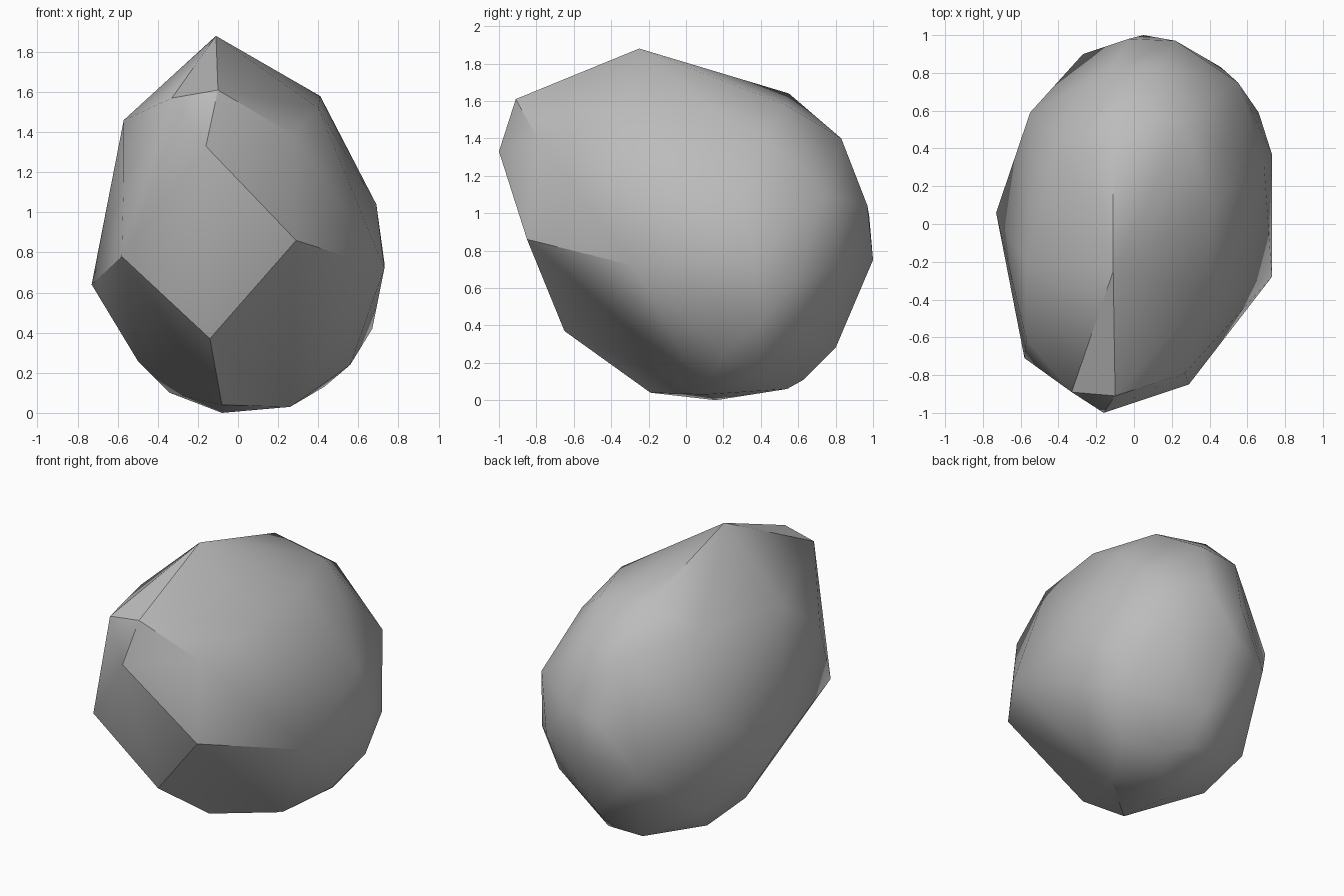
import bpy
import bmesh
import math
from mathutils import Vector

default_cube = bpy.data.objects.get("Cube")
if default_cube:
    bpy.data.objects.remove(default_cube, do_unlink=True)

# Corner points of the boulder, in hundredths of a unit, grouped by region
CREST = [(-11, -25, 188), (-11, 55, 164), (40, -36, 152), (41, 10, 158),
         (27, 53, 158), (-40, 43, 150), (-57, -22, 146)]
FRONT = [(-10, -91, 161), (-33, -89, 157), (-16, -100, 133), (27, -79, 139),
         (29, -85, 86), (-14, -65, 37), (-58, -71, 78), (-57, -61, 116)]
LEFT_FLANK = [(73, -28, 72), (73, 37, 75), (69, 30, 104), (48, 42, 141),
              (67, 40, 42), (56, 20, 24), (66, 59, 63), (54, 58, 37)]
RIGHT_FLANK = [(-73, 6, 64), (-55, 59, 101), (-50, 8, 26), (-45, 49, 30)]
BACK = [(15, 83, 140), (-11, 83, 137), (55, 75, 109), (46, 83, 72),
        (22, 97, 104), (-3, 98, 98), (5, 100, 75), (-27, 90, 65), (10, 80, 28)]
UNDERSIDE = [(-8, -19, 4), (26, 10, 3), (-8, 16, 0), (43, 40, 13),
             (20, 54, 6), (8, 63, 11), (-12, 63, 11), (-34, 26, 10)]


def flat_material(name, colour):
    material = bpy.data.materials.new(name)
    material.use_nodes = True
    material.diffuse_color = colour
    shader = next(n for n in material.node_tree.nodes if n.type == 'BSDF_PRINCIPLED')
    shader.inputs["Base Color"].default_value = colour
    shader.inputs["Roughness"].default_value = 0.9
    return material


def convex_solid(name, corners, material):
    """Wrap the corners in a tight shell and merge nearly flat neighbours."""
    bm = bmesh.new()
    for corner in corners:
        bm.verts.new(Vector(corner) / 100)
    hull = bmesh.ops.convex_hull(bm, input=bm.verts[:])
    unused = [g for g in hull["geom_interior"] if isinstance(g, bmesh.types.BMVert)]
    bmesh.ops.delete(bm, geom=unused, context='VERTS')
    bmesh.ops.dissolve_limit(bm, angle_limit=math.radians(3),
                             verts=bm.verts[:], edges=bm.edges[:])
    bmesh.ops.recalc_face_normals(bm, faces=bm.faces[:])
    mesh = bpy.data.meshes.new(name)
    bm.to_mesh(mesh)
    bm.free()
    mesh.materials.append(material)
    solid = bpy.data.objects.new(name, mesh)
    bpy.context.collection.objects.link(solid)
    return solid


# Single faceted boulder with soft shading and crisp main ridges
stone_grey = flat_material("stone_grey", (0.5, 0.5, 0.5, 1))
boulder = convex_solid("boulder",
                       CREST + FRONT + LEFT_FLANK + RIGHT_FLANK + BACK + UNDERSIDE,
                       stone_grey)
bpy.ops.object.select_all(action='DESELECT')
boulder.select_set(True)
bpy.context.view_layer.objects.active = boulder
bpy.ops.object.shade_smooth_by_angle(angle=math.radians(32))
